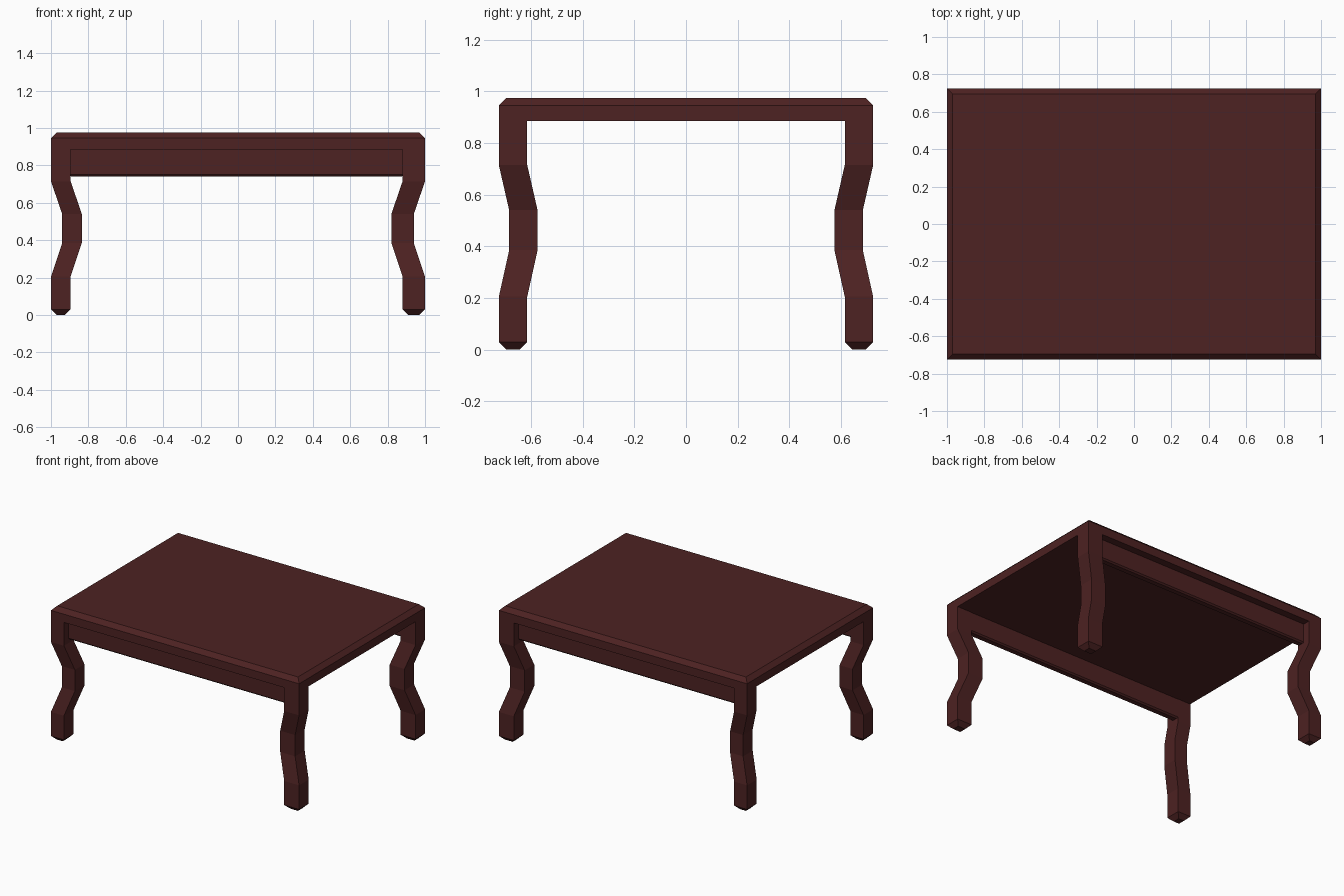
import bpy
import bmesh

cube = bpy.data.objects.get("Cube")
if cube:
    bpy.data.objects.remove(cube)

HALF_X, HALF_Y = 1.0, 0.725
TOP, UNDER = 0.975, 0.885
CHAMFER = 0.03

# Dark red wood
wood = bpy.data.materials.new("dark_red_wood")
wood.use_nodes = True
wood.diffuse_color = (0.075, 0.016, 0.016, 1)
bsdf = next(n for n in wood.node_tree.nodes if n.type == "BSDF_PRINCIPLED")
bsdf.inputs["Base Color"].default_value = wood.diffuse_color


def loft(name, sections):
    """Skin a stack of rectangles (x0, x1, y0, y1, z) and close both ends."""
    bm = bmesh.new()
    rings = []
    for x0, x1, y0, y1, z in sections:
        corners = ((x0, y0), (x1, y0), (x1, y1), (x0, y1))
        rings.append([bm.verts.new((x, y, z)) for x, y in corners])
    for low, high in zip(rings, rings[1:]):
        for i in range(4):
            j = (i + 1) % 4
            bm.faces.new((low[i], low[j], high[j], high[i]))
    bm.faces.new(rings[0])
    bm.faces.new(rings[-1])
    bmesh.ops.recalc_face_normals(bm, faces=bm.faces)
    mesh = bpy.data.meshes.new(name)
    bm.to_mesh(mesh)
    bm.free()
    mesh.materials.append(wood)
    obj = bpy.data.objects.new(name, mesh)
    bpy.context.collection.objects.link(obj)
    return obj


def rect(x0, x1, y0, y1, z, inset=0):
    return (x0 + inset, x1 - inset, y0 + inset, y1 - inset, z)


# Table top with chamfered upper edge
slab = (-HALF_X, HALF_X, -HALF_Y, HALF_Y)
loft("table_top", [rect(*slab, UNDER),
                   rect(*slab, TOP - CHAMFER),
                   rect(*slab, TOP, CHAMFER)])

# Legs: (height, fraction of the inward bend, chamfer inset)
BEND_X, BEND_Y = 0.06, 0.04
LEG = [(0, 0, CHAMFER), (CHAMFER, 0, 0), (0.205, 0, 0), (0.385, 1, 0),
       (0.54, 1, 0), (0.715, 0, 0), (UNDER, 0, 0)]
for side, sx, width in (("left", 1, 0.12), ("right", -1, 0.105)):
    for end, sy in (("front", -1), ("back", 1)):
        sections = []
        for z, bend, inset in LEG:
            xs = sorted(sx * (HALF_X - BEND_X * bend - w) for w in (0, width))
            ys = sorted(sy * (HALF_Y - BEND_Y * bend - d) for d in (0, 0.11))
            sections.append(rect(*xs, *ys, z, inset))
        loft(f"{end}_{side}_leg", sections)

# Recessed aprons along the long sides, with a small lower chamfer
for end, sy in (("front", -1), ("back", 1)):
    ys = sorted((sy * 0.672, sy * 0.617))
    body = (-0.9, 0.885, *ys)
    loft(f"{end}_apron", [rect(*body, 0.74, 0.01),
                          rect(*body, 0.75),
                          rect(*body, UNDER)])
